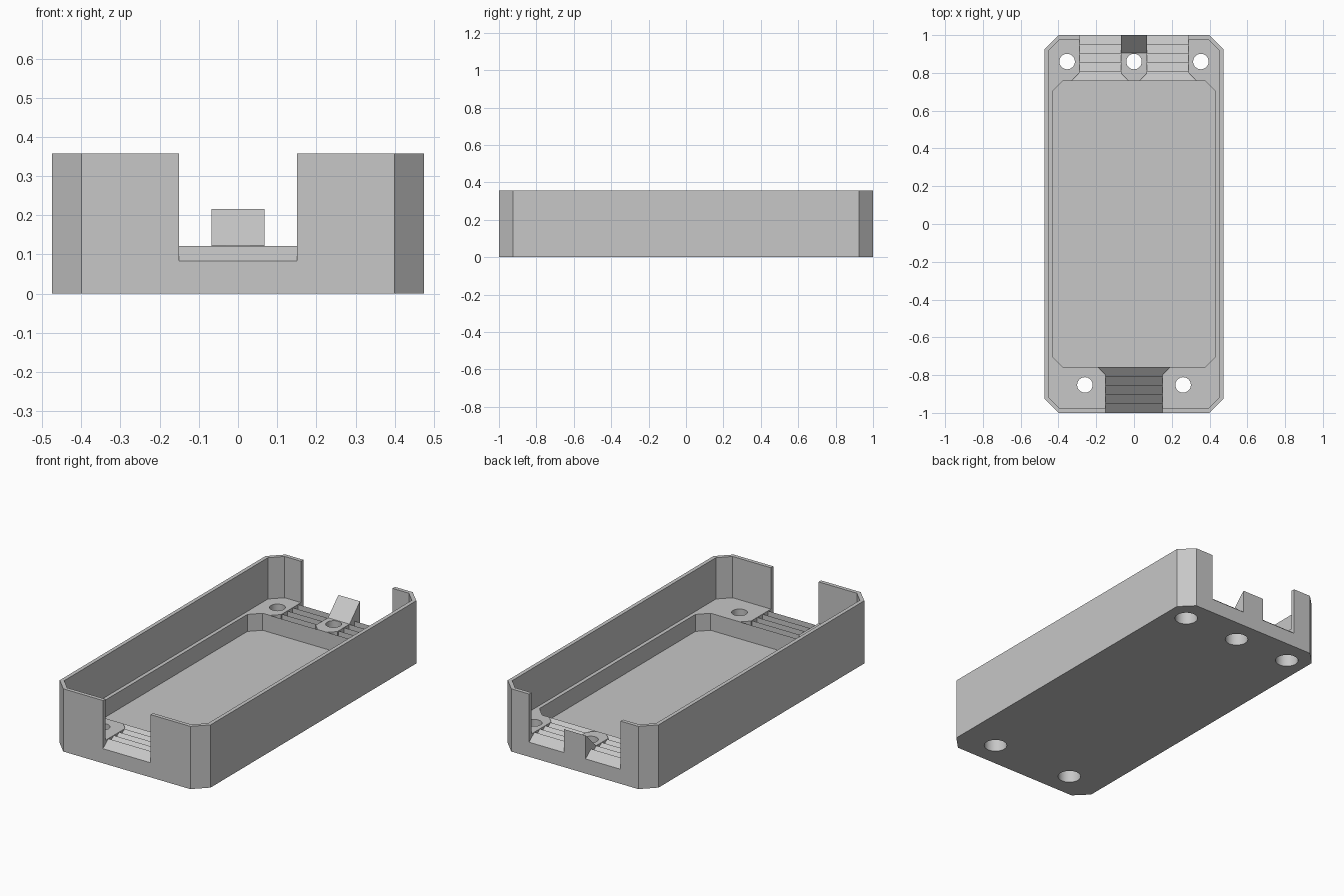
import bpy
import bmesh
import math
from mathutils import Vector

default = bpy.data.objects.get("Cube")
if default:
    bpy.data.objects.remove(default, do_unlink=True)

HALF_X, HALF_Y, HEIGHT = 0.475, 1.0, 0.357
WALL, SHELF, FLOOR = 0.022, 0.122, 0.025
POCKET_X, POCKET_Y = 0.432, 0.758
VALLEY, PEAK, TEETH = 0.083, 0.1215, 5
TAB = 0.068

grey = bpy.data.materials.new("plain grey")
grey.use_nodes = True
colour = (0.57, 0.57, 0.57, 1)
grey.diffuse_color = colour
grey.node_tree.nodes["Principled BSDF"].inputs["Base Color"].default_value = colour


def prism(name, points, low, high, axis="z"):
    """Extrude an outline: (x, y) along z, or (y, z) along x."""
    place = (lambda a, b: (a, b, low)) if axis == "z" else (lambda a, b: (low, a, b))
    step = Vector((0, 0, high - low)) if axis == "z" else Vector((high - low, 0, 0))
    bm = bmesh.new()
    face = bm.faces.new([bm.verts.new(place(a, b)) for a, b in points])
    new = bmesh.ops.extrude_face_region(bm, geom=[face])["geom"]
    bmesh.ops.translate(bm, vec=step,
                        verts=[v for v in new if isinstance(v, bmesh.types.BMVert)])
    bmesh.ops.recalc_face_normals(bm, faces=bm.faces)
    mesh = bpy.data.meshes.new(name)
    bm.to_mesh(mesh)
    bm.free()
    mesh.materials.append(grey)
    obj = bpy.data.objects.new(name, mesh)
    bpy.context.collection.objects.link(obj)
    return obj


def clipped(x, y, c):
    """Rectangle outline with its corners cut at 45 degrees."""
    return [(x - c, -y), (x, c - y), (x, y - c), (x - c, y),
            (c - x, y), (-x, y - c), (-x, c - y), (c - x, -y)]


def circle(x, y, r, n=32):
    return [(x + r * math.cos(2 * math.pi * i / n),
             y + r * math.sin(2 * math.pi * i / n)) for i in range(n)]


def combine(target, tool, operation="DIFFERENCE"):
    """Apply a boolean and discard the tool."""
    mod = target.modifiers.new("boolean", "BOOLEAN")
    mod.operation, mod.solver, mod.object = operation, "EXACT", tool
    bpy.context.view_layer.objects.active = target
    bpy.ops.object.modifier_apply(modifier=mod.name)
    bpy.data.objects.remove(tool, do_unlink=True)


# Tray body, open cavity and recessed pocket
tray = prism("tray", clipped(HALF_X, HALF_Y, 0.075), 0, HEIGHT)
combine(tray, prism("cavity", clipped(HALF_X - WALL, HALF_Y - WALL, 0.062), SHELF, 0.5))
combine(tray, prism("pocket", clipped(POCKET_X, POCKET_Y, 0.057), FLOOR, 0.2))

# Gap in the back wall above the middle boss
combine(tray, prism("back_gap", [(-0.2, 0.95), (0.2, 0.95), (0.2, 1.05), (-0.2, 1.05)],
                    SHELF, 0.5))


def channel(outline, side):
    """Cut a cable channel with sawtooth ridges that slope down and outward."""
    pitch = (HALF_Y - POCKET_Y) / TEETH
    profile = [(1.05, 0.5), (1.05, VALLEY)]
    for i in range(TEETH):
        profile += [(1 - pitch * i, VALLEY), (1 - pitch * (i + 1), PEAK)]
    profile += [(0.7, PEAK), (0.7, 0.5)]
    cutter = prism("teeth", [(side * y, z) for y, z in profile], -0.45, 0.45, "x")
    combine(cutter, prism("plan", outline, 0.05, 0.45), "INTERSECT")
    combine(tray, cutter)


# One channel at the front, two at the back beside the boss
channel([(-0.15, -1.04), (0.15, -1.04), (0.15, -0.8), (0.2, -0.75),
         (-0.2, -0.75), (-0.15, -0.8)], -1)
for s in (1, -1):
    channel([(s * x, y) for x, y in
             [(TAB, 1.04), (0.288, 1.04), (0.288, 0.8), (0.338, 0.75),
              (0.022, 0.75), (TAB, 0.796)]], 1)

# Screw holes with a wide bore from below
for x, y in [(-0.354, 0.86), (0, 0.86), (0.354, 0.86), (-0.26, -0.852), (0.26, -0.852)]:
    combine(tray, prism("bore", circle(x, y, 0.061), -0.05, 0.072))
    combine(tray, prism("hole", circle(x, y, 0.041), -0.05, 0.3))

# Wedge tab standing on the boss at the back edge
tab = prism("tab", [(0.906, SHELF), (1, SHELF), (1, 0.216)], -TAB, TAB, "x")
combine(tray, tab, "UNION")

bpy.ops.object.select_all(action="DESELECT")
tray.select_set(True)
bpy.context.view_layer.objects.active = tray
bpy.ops.object.shade_smooth_by_angle(angle=math.radians(30))
